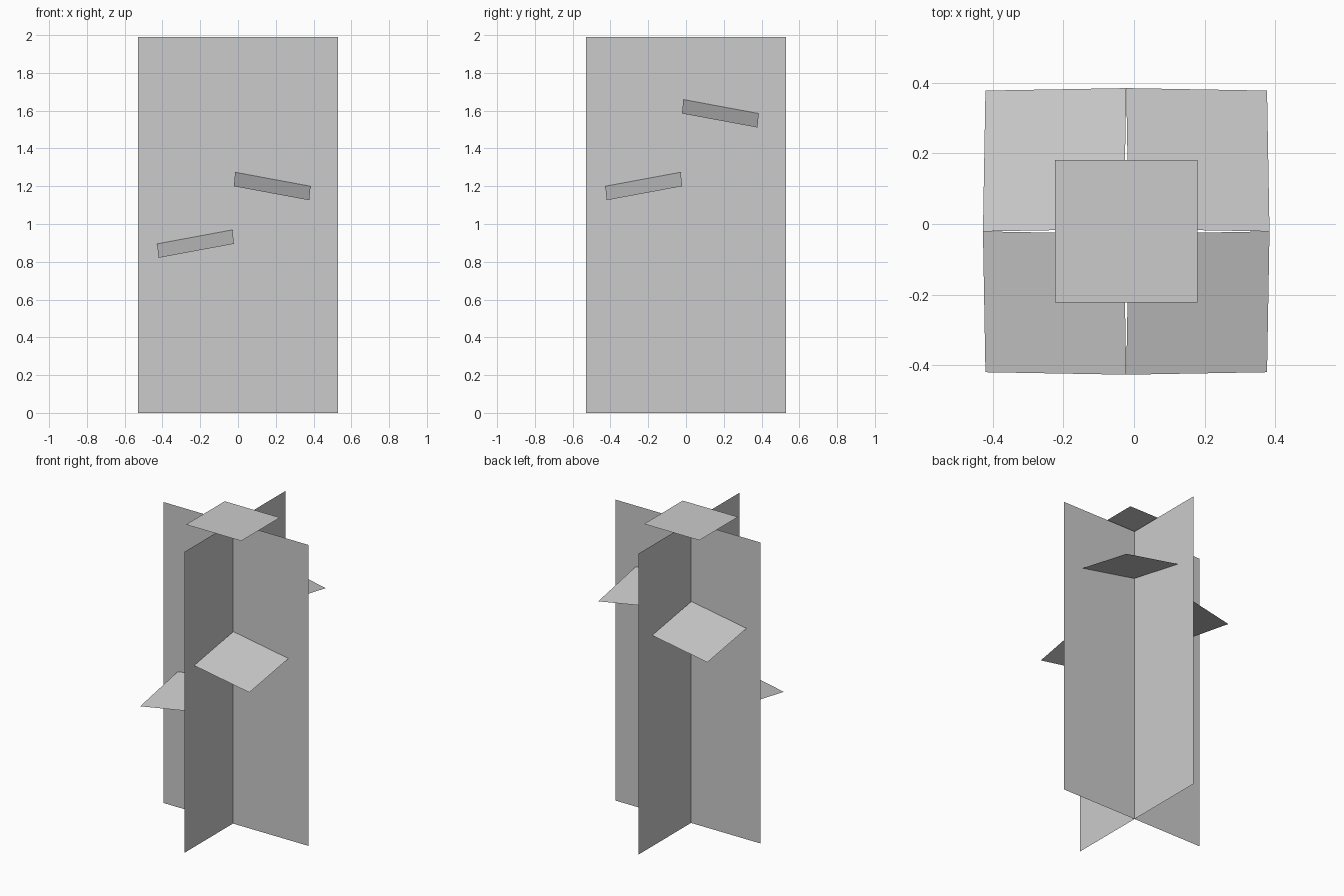
import bpy

if "Cube" in bpy.data.objects:
    bpy.data.objects.remove(bpy.data.objects["Cube"])

CX, CY = -0.022, -0.021   # axis where the two upright cards cross
HALF, TOP = 0.53, 1.99


def sheet(name, corners):
    """Single flat quad from four corner points."""
    mesh = bpy.data.meshes.new(name)
    mesh.from_pydata(corners, [], [(0, 1, 2, 3)])
    obj = bpy.data.objects.new(name, mesh)
    bpy.context.collection.objects.link(obj)
    return obj


# Crossed upright cards
sheet("stalk_card_wide", [(-HALF, CY, 0), (HALF, CY, 0), (HALF, CY, TOP), (-HALF, CY, TOP)])
sheet("stalk_card_deep", [(CX, -HALF, 0), (CX, HALF, 0), (CX, HALF, TOP), (CX, -HALF, TOP)])

# Level square on top
R = 0.202
sheet("top_leaf", [(CX - R, CY - R, 2), (CX + R, CY - R, 2),
                   (CX + R, CY + R, 2), (CX - R, CY + R, 2)])

# Drooping leaves, one per quadrant, each falling away from the axis
NEAR, SIDE, FAR, DROP = 0.007, 0.406, 0.399, 0.074


def leaf(name, sx, sy, z):
    pts = [(NEAR, NEAR, DROP), (SIDE, 0, 0), (FAR, FAR, -DROP), (0, SIDE, 0)]
    corners = [(CX + sx * x, CY + sy * y, z + dz) for x, y, dz in pts]
    if sx * sy < 0:       # keep the face pointing up
        corners.reverse()
    sheet(name, corners)


leaf("leaf_front_left", -1, -1, 0.895)
leaf("leaf_front_right", 1, -1, 1.20)
leaf("leaf_back_left", -1, 1, 1.395)
leaf("leaf_back_right", 1, 1, 1.585)
